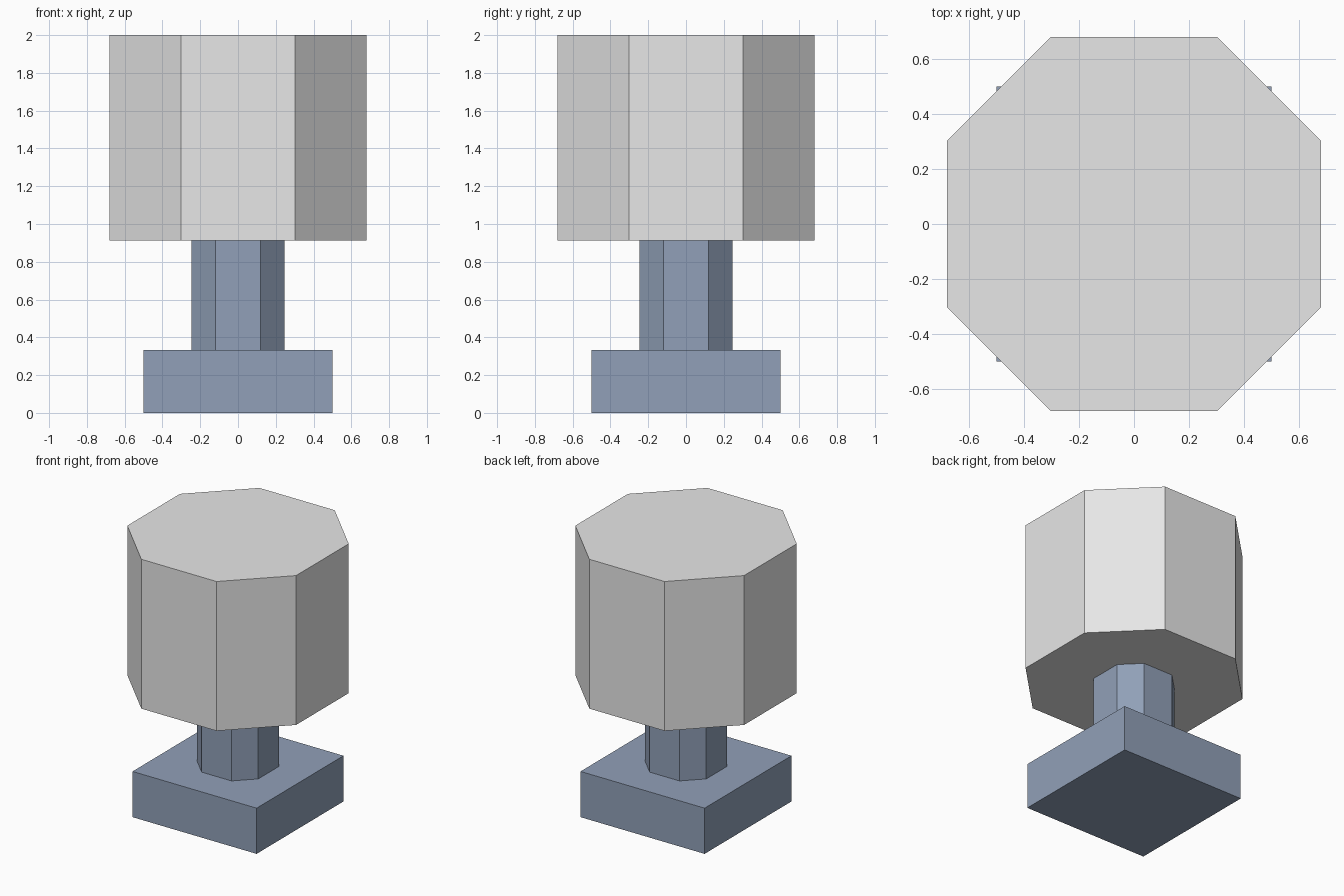
import bpy
import bmesh

if "Cube" in bpy.data.objects:
    bpy.data.objects.remove(bpy.data.objects["Cube"])


def make_material(name, colour):
    mat = bpy.data.materials.new(name)
    mat.diffuse_color = (*colour, 1.0)
    mat.use_nodes = True
    mat.node_tree.nodes["Principled BSDF"].inputs["Base Color"].default_value = mat.diffuse_color
    return mat


def prism(name, outline, z0, z1, mat):
    """Extrude a closed outline straight up from z0 to z1."""
    bm = bmesh.new()
    base = bm.faces.new([bm.verts.new((x, y, z0)) for x, y in outline])
    top = bmesh.ops.extrude_face_region(bm, geom=[base], use_keep_orig=True)
    verts = [v for v in top["geom"] if isinstance(v, bmesh.types.BMVert)]
    bmesh.ops.translate(bm, verts=verts, vec=(0, 0, z1 - z0))
    bmesh.ops.recalc_face_normals(bm, faces=bm.faces)
    mesh = bpy.data.meshes.new(name)
    bm.to_mesh(mesh)
    bm.free()
    mesh.materials.append(mat)
    obj = bpy.data.objects.new(name, mesh)
    bpy.context.collection.objects.link(obj)
    return obj


def square(r):
    return [(-r, -r), (r, -r), (r, r), (-r, r)]


def octagon(r, flat):
    """Eight-sided outline: half width r, half length of the flat sides."""
    points = []
    a, b = (-flat, -r), (flat, -r)
    for _ in range(4):
        points += [a, b]
        a, b = (-a[1], a[0]), (-b[1], b[0])  # quarter turn
    return points


blue_grey = make_material("blue grey", (0.283, 0.352, 0.479))
light_grey = make_material("light grey", (0.8, 0.8, 0.8))

# Square foot, eight-sided stem and large eight-sided head
prism("base", square(0.5), 0.0, 0.333, blue_grey)
prism("stem", octagon(0.247, 0.12), 0.333, 0.912, blue_grey)
prism("head", octagon(0.68, 0.303), 0.912, 2.0, light_grey)
